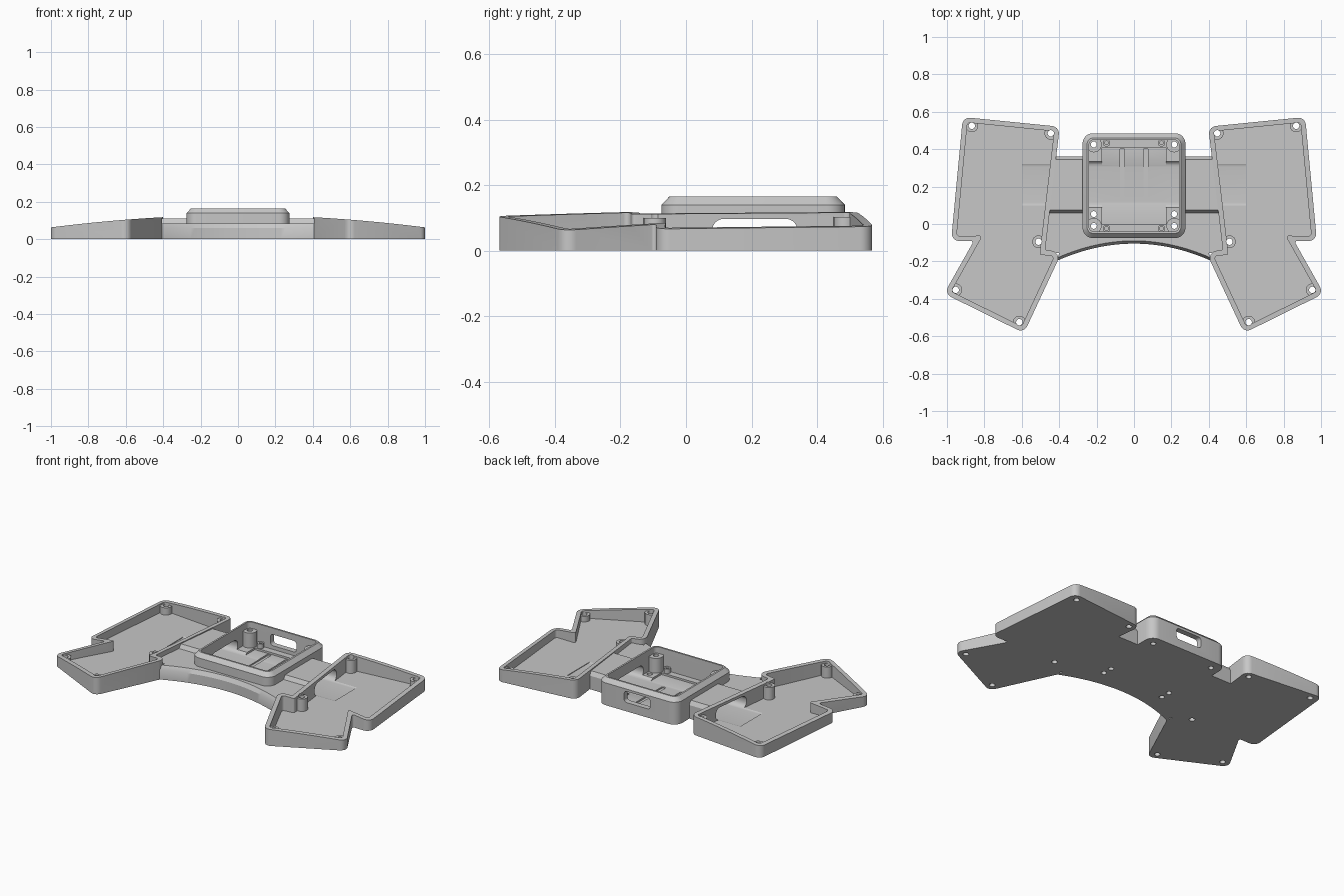
import bpy, bmesh, math
from mathutils import Vector, Matrix

cube = bpy.data.objects.get("Cube")
if cube:
    bpy.data.objects.remove(cube)

grey = bpy.data.materials.new("matte grey plastic")
grey.use_nodes = True
COLOUR = (0.57, 0.57, 0.57, 1)
grey.diffuse_color = COLOUR
grey.node_tree.nodes["Principled BSDF"].inputs["Base Color"].default_value = COLOUR


def offset(points, dist):
    """Inset a counter-clockwise outline."""
    pts = [Vector(p) for p in points]
    out = []
    for i, p in enumerate(pts):
        a = (p - pts[i - 1]).normalized()
        b = (pts[(i + 1) % len(pts)] - p).normalized()
        na, nb = Vector((-a.y, a.x)), Vector((-b.y, b.x))
        out.append(p + (na + nb) * dist / (1 + na.dot(nb)))
    return out


def rounded(points, radius, inner_radius=0.01, steps=7):
    """Round the corners of a counter-clockwise outline."""
    pts = [Vector(p) for p in points]
    out = []
    for i, p in enumerate(pts):
        a = (pts[i - 1] - p).normalized()
        b = (pts[(i + 1) % len(pts)] - p).normalized()
        convex = b.x * a.y - b.y * a.x > 0
        r = radius if convex else inner_radius
        half = a.angle(b) / 2
        centre = p + (a + b).normalized() * r / math.sin(half)
        reach = r / math.tan(half)
        start = (p + a * reach - centre).normalized()
        end = (p + b * reach - centre).normalized()
        out += [centre + start.slerp(end, k / steps) * r for k in range(steps + 1)]
    return out


def rect(x0, x1, y0, y1):
    return [(x0, y0), (x1, y0), (x1, y1), (x0, y1)]


def loft(name, layers, axis="z"):
    """Solid through equal-length outlines stacked along an axis."""
    place = {"x": lambda u, v, w: (w, u, v), "y": lambda u, v, w: (u, w, v),
             "z": lambda u, v, w: (u, v, w)}[axis]
    bm = bmesh.new()
    rings = [[bm.verts.new(place(p[0], p[1], w)) for p in pts] for pts, w in layers]
    n = len(rings[0])
    for low, high in zip(rings, rings[1:]):
        for i in range(n):
            j = (i + 1) % n
            bm.faces.new((low[i], low[j], high[j], high[i]))
    bm.faces.new(rings[0][::-1])
    bm.faces.new(rings[-1])
    bmesh.ops.recalc_face_normals(bm, faces=bm.faces)
    mesh = bpy.data.meshes.new(name)
    bm.to_mesh(mesh)
    bm.free()
    mesh.materials.append(grey)
    obj = bpy.data.objects.new(name, mesh)
    bpy.context.collection.objects.link(obj)
    return obj


def prism(name, pts, low, high, axis="z"):
    return loft(name, [(pts, low), (pts, high)], axis)


def peg(x, y, r, low, high, sides=24):
    turn = [math.tau * k / sides for k in range(sides)]
    return prism("peg", [(x + r * math.cos(t), y + r * math.sin(t)) for t in turn], low, high)


def combine(obj, tool, operation="DIFFERENCE"):
    """Apply a boolean and throw the tool away."""
    mod = obj.modifiers.new("combine", "BOOLEAN")
    mod.object, mod.operation, mod.solver = tool, operation, "EXACT"
    bpy.context.view_layer.objects.active = obj
    bpy.ops.object.modifier_apply(modifier=mod.name)
    bpy.data.objects.remove(tool)


def finish(obj):
    bpy.ops.object.select_all(action="DESELECT")
    obj.select_set(True)
    bpy.context.view_layer.objects.active = obj
    bpy.ops.object.shade_smooth_by_angle(angle=math.radians(30))


def rim_height(x):
    t = x - 0.4
    return 0.118 - 0.055 * t - 0.06 * t * t


def cable_tunnel():
    return prism("tunnel", rounded(rect(0.08, 0.34, 0.018, 0.097), 0.035), -0.6, 0.6, "x")


# Key tray: walled outline with a gently curved sloping rim
outline = [(0.397, 0.52), (0.475, -0.14), (0.385, -0.148), (0.588, -0.583),
           (1.015, -0.372), (0.856, -0.09), (0.978, -0.092), (0.915, 0.572)]
tray = prism("left_key_tray", rounded(outline, 0.04), 0, 0.15)
combine(tray, prism("cavity", rounded(offset(outline, 0.027), 0.015), 0.022, 0.3))
slope = [(x / 20, rim_height(x / 20)) for x in range(6, 23)]
combine(tray, prism("slope", slope + [(1.1, 0.4), (0.3, 0.4)], -1, 1, "y"))
combine(tray, cable_tunnel())

# Screw bosses in the tray corners
screws = [(0.867, 0.525), (0.445, 0.485), (0.51, -0.095), (0.953, -0.352), (0.613, -0.525)]
for x, y in screws:
    combine(tray, peg(x, y, 0.034, 0.01, rim_height(x) - 0.012), "UNION")
for x, y in screws:
    combine(tray, peg(x, y, 0.017, -0.1, 0.3))
finish(tray)

# Mirrored tray
mirror = tray.copy()
mirror.data = tray.data.copy()
mirror.name = "right_key_tray"
mirror.data.transform(Matrix.Scale(-1, 4, (1, 0, 0)))
mirror.data.flip_normals()
bpy.context.collection.objects.link(mirror)

# Bridge deck with an arched, chamfered front edge


def deck_plan(setback):
    xs = [0.408 * k / 16 for k in range(-16, 17)]
    arc = [(x, -0.105 - 0.09 * (x / 0.408) ** 2 + setback) for x in xs]
    side = [(0.40, -0.155), (0.485, -0.152), (0.43, 0.36)]
    return arc + side + [(-x, y) for x, y in reversed(side)]


bridge = loft("bridge_and_housing",
              [(deck_plan(0), 0), (deck_plan(0), 0.06), (deck_plan(0.015), 0.085)])

# Raised cable cover across the bridge


def cover_plan(front, back):
    return [(-0.463, front), (0.463, front), (0.43, back), (-0.43, back)]


low, high = cover_plan(0.06, 0.36), cover_plan(0.075, 0.345)
combine(bridge, loft("cover", [(low, 0.04), (low, 0.085), (high, 0.11)]), "UNION")

# Central housing with a chamfered top
box = rect(-0.275, 0.275, -0.075, 0.485)
wall = rounded(box, 0.055)
top = rounded(offset(box, 0.024), 0.035)
combine(bridge, loft("housing", [(wall, 0), (wall, 0.14), (top, 0.165)]), "UNION")
combine(bridge, prism("opening", rounded(offset(box, 0.035), 0.025), 0.032, 0.3))
combine(bridge, cable_tunnel())
combine(bridge, prism("floor_recess", rect(-0.17, 0.17, 0, 0.41), 0.02, 0.1))
for x in (-0.063, 0.063):
    combine(bridge, prism("slot", rounded(rect(x - 0.013, x + 0.013, 0.125, 0.405), 0.012),
                          0.01, 0.1))
combine(bridge, prism("port", rounded(rect(-0.09, 0.09, 0.055, 0.125), 0.018), 0.43, 0.6, "y"))

# Tall corner bosses and short board pegs, then their screw holes
for x in (-1, 1):
    for y in (-0.01, 0.425):
        combine(bridge, peg(0.215 * x, y, 0.042, 0.01, 0.125), "UNION")
    for y in (-0.024, 0.434):
        combine(bridge, peg(0.147 * x, y, 0.02, 0.01, 0.06), "UNION")
for x in (-1, 1):
    for y in (-0.01, 0.425, 0.053):
        combine(bridge, peg(0.215 * x, y, 0.016, -0.1, 0.3))
    for y in (-0.024, 0.434):
        combine(bridge, peg(0.147 * x, y, 0.01, 0.03, 0.3))
finish(bridge)
